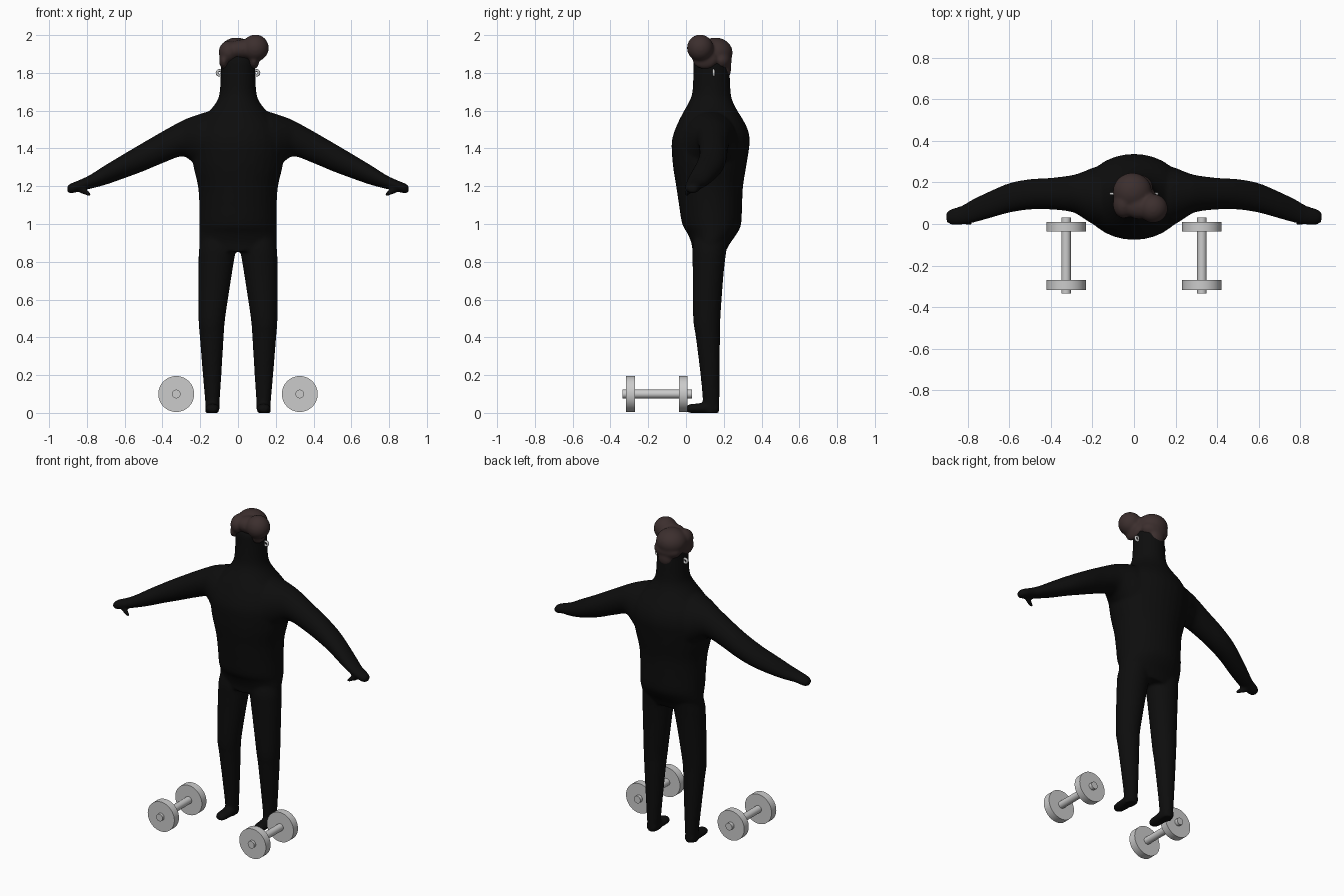
import bpy, bmesh, math
from mathutils import Vector, Matrix


def material(name, rgb):
    m = bpy.data.materials.new(name)
    m.diffuse_color = (*rgb, 1)
    return m


BLACK = material("suit black", (0.004, 0.004, 0.004))
BROWN = material("hair brown", (0.045, 0.028, 0.027))
STEEL = material("steel grey", (0.60, 0.60, 0.60))


def finish(bm, name, mat):
    bmesh.ops.recalc_face_normals(bm, faces=bm.faces)
    me = bpy.data.meshes.new(name)
    bm.to_mesh(me)
    bm.free()
    me.materials.append(mat)
    ob = bpy.data.objects.new(name, me)
    bpy.context.collection.objects.link(ob)
    return ob


def catmull(p0, p1, p2, p3, t):
    return [0.5 * (2 * b + (c - a) * t + (2 * a - 5 * b + 4 * c - d) * t * t
                   + (3 * b - a - 3 * c + d) * t ** 3)
            for a, b, c, d in zip(p0, p1, p2, p3)]


def loft(bm, sections, place, sides=32, steps=4):
    """Closed tube of ellipses; section = (position, u_min, u_max, v_min, v_max)."""
    s = [sections[0]] + list(sections) + [sections[-1]]
    rows = [catmull(*s[i:i + 4], k / steps) for i in range(len(sections) - 1) for k in range(steps)]
    rows.append(sections[-1])
    rings = []
    for p, u0, u1, v0, v1 in rows:
        ring = []
        for k in range(sides):
            a = math.tau * k / sides
            u = (u0 + u1) / 2 + (u1 - u0) / 2 * math.cos(a)
            v = (v0 + v1) / 2 + (v1 - v0) / 2 * math.sin(a)
            ring.append(bm.verts.new(place(p, u, v)))
        rings.append(ring)
    for r, q in zip(rings, rings[1:]):
        for k in range(sides):
            n = (k + 1) % sides
            bm.faces.new((r[k], r[n], q[n], q[k]))
    bm.faces.new(rings[0][::-1])
    bm.faces.new(rings[-1])


def ellipsoid(bm, centre, radii):
    mat = Matrix.Translation(centre) @ Matrix.Diagonal((*radii, 1))
    bmesh.ops.create_uvsphere(bm, u_segments=32, v_segments=20, radius=1, matrix=mat)


def blend(ob, voxel, rounds):
    """Fuse overlapping pieces into one smooth skin."""
    r = ob.modifiers.new("fuse", 'REMESH')
    r.mode = 'VOXEL'
    r.voxel_size = voxel
    r.use_smooth_shade = True
    s = ob.modifiers.new("soften", 'SMOOTH')
    s.factor = 0.5
    s.iterations = rounds


# Body: torso with neck and head (z, x range, y range)
bm = bmesh.new()
torso = [(z, -w, w, a, b) for z, w, a, b in (
    (0.855, 0.195, 0.035, 0.21), (0.90, 0.205, 0.028, 0.235), (0.95, 0.205, 0.008, 0.27),
    (1.00, 0.205, -0.02, 0.292), (1.10, 0.205, -0.037, 0.297), (1.20, 0.212, -0.052, 0.302),
    (1.30, 0.235, -0.068, 0.318), (1.40, 0.25, -0.076, 0.334), (1.45, 0.25, -0.073, 0.337),
    (1.50, 0.235, -0.058, 0.327), (1.55, 0.20, -0.036, 0.303), (1.60, 0.15, -0.010, 0.272),
    (1.65, 0.112, 0.018, 0.247), (1.70, 0.097, 0.034, 0.236), (1.80, 0.091, 0.039, 0.231),
    (1.87, 0.088, 0.042, 0.222), (1.91, 0.06, 0.07, 0.19))]
loft(bm, torso, lambda p, u, v: (u, v, p))

# Arm (x, y range, z range), leg (z, x range, y range), foot (y, x range, z range)
arm = ((0.0, -0.03, 0.29, 1.20, 1.60), (0.15, -0.02, 0.28, 1.24, 1.595),
       (0.20, 0.0, 0.27, 1.285, 1.583), (0.25, 0.032, 0.25, 1.335, 1.566),
       (0.30, 0.058, 0.235, 1.358, 1.545), (0.40, 0.07, 0.222, 1.322, 1.49),
       (0.50, 0.07, 0.216, 1.28, 1.432), (0.60, 0.055, 0.197, 1.243, 1.373),
       (0.70, 0.027, 0.155, 1.208, 1.313), (0.78, 0.005, 0.117, 1.187, 1.262),
       (0.83, -0.003, 0.088, 1.176, 1.237), (0.88, -0.004, 0.072, 1.162, 1.217),
       (0.904, 0.012, 0.056, 1.168, 1.202))
leg = ((0.0, 0.10, 0.172, 0.09, 0.175), (0.05, 0.098, 0.173, 0.09, 0.177),
       (0.20, 0.088, 0.186, 0.077, 0.178), (0.40, 0.076, 0.202, 0.052, 0.18),
       (0.50, 0.068, 0.209, 0.038, 0.182), (0.70, 0.038, 0.21, 0.036, 0.196),
       (0.80, 0.022, 0.209, 0.035, 0.206), (0.87, 0.012, 0.206, 0.035, 0.216),
       (0.95, 0.02, 0.19, 0.05, 0.23))
foot = ((0.0, 0.115, 0.157, 0.004, 0.036), (0.02, 0.102, 0.17, 0.0, 0.046),
        (0.06, 0.098, 0.173, -0.002, 0.05), (0.12, 0.098, 0.173, -0.002, 0.055),
        (0.17, 0.105, 0.167, 0.0, 0.05))
thumb = ((0.78, -0.008, 0.012, 1.146, 1.165), (0.80, -0.006, 0.02, 1.15, 1.182),
         (0.84, 0.005, 0.045, 1.165, 1.21))
for s in (-1, 1):
    loft(bm, arm, lambda p, u, v: (s * p, u, v))
    loft(bm, thumb, lambda p, u, v: (s * p, u, v), sides=16)
    loft(bm, leg, lambda p, u, v: (s * u, v, p))
    loft(bm, foot, lambda p, u, v: (s * u, p, v))
blend(finish(bm, "body", BLACK), 0.009, 5)

# Hair: crown, swept quiff, side locks and nape
bm = bmesh.new()
for c, r in (((-0.008, 0.155, 1.907), (0.094, 0.092, 0.080)),
             ((0.092, 0.075, 1.932), (0.071, 0.070, 0.071)),
             ((0.025, 0.085, 1.925), (0.075, 0.062, 0.052)),
             ((-0.05, 0.095, 1.91), (0.052, 0.068, 0.06)),
             ((-0.075, 0.10, 1.865), (0.025, 0.065, 0.045)),
             ((0.085, 0.10, 1.87), (0.028, 0.066, 0.05)),
             ((0.0, 0.185, 1.865), (0.09, 0.057, 0.055)),
             ((0.0, 0.205, 1.82), (0.05, 0.034, 0.055))):
    ellipsoid(bm, c, r)
blend(finish(bm, "hair", BROWN), 0.008, 8)


def cylinder(bm, x, z, y0, y1, radius, sides):
    mat = Matrix.Translation((x, (y0 + y1) / 2, z)) @ Matrix.Rotation(math.pi / 2, 4, 'X')
    bmesh.ops.create_cone(bm, cap_ends=True, segments=sides, radius1=radius, radius2=radius,
                          depth=y1 - y0, matrix=mat)


def shade(ob):
    bpy.ops.object.select_all(action='DESELECT')
    ob.select_set(True)
    bpy.context.view_layer.objects.active = ob
    bpy.ops.object.shade_smooth_by_angle(angle=math.radians(40))


for s, side in ((-1, "left"), (1, "right")):
    # Dumbbell: bar and two plates
    bm = bmesh.new()
    cylinder(bm, s * 0.327, 0.1, -0.335, 0.031, 0.023, 24)
    cylinder(bm, s * 0.327, 0.1, -0.318, -0.270, 0.095, 48)
    cylinder(bm, s * 0.327, 0.1, -0.037, 0.009, 0.095, 48)
    shade(finish(bm, side + "_dumbbell", STEEL))
    # Hoop earring
    bpy.ops.mesh.primitive_torus_add(location=(s * 0.098, 0.146, 1.80), rotation=(math.pi / 2, 0, 0),
                                     major_radius=0.013, minor_radius=0.007,
                                     major_segments=24, minor_segments=10)
    ring = bpy.context.object
    ring.name = side + "_earring"
    ring.data.materials.append(STEEL)
    shade(ring)
